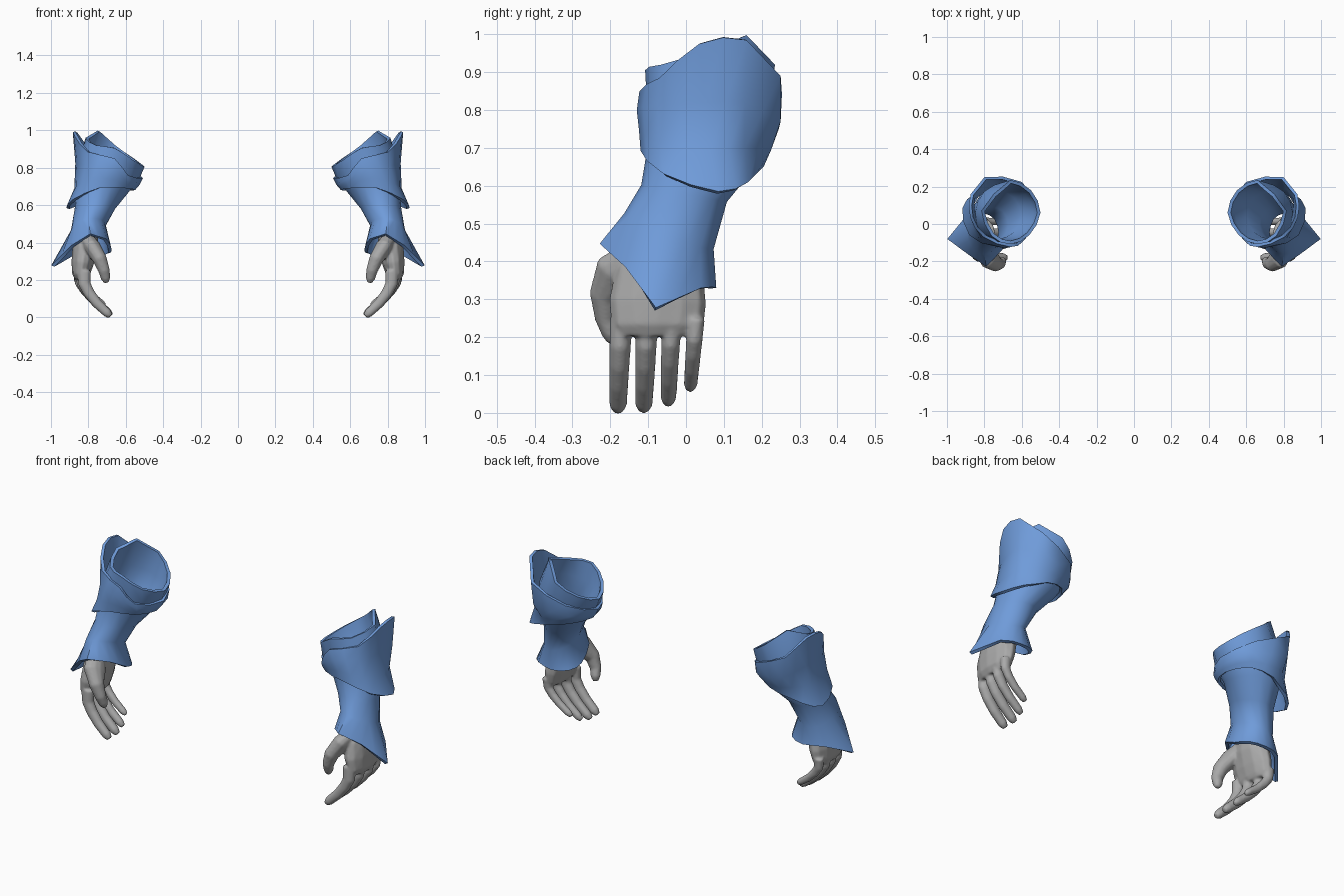
import bpy, bmesh, math
from mathutils import Vector

if "Cube" in bpy.data.objects:
    bpy.data.objects.remove(bpy.data.objects["Cube"])


def material(name, rgb):
    m = bpy.data.materials.new(name)
    m.diffuse_color = (*rgb, 1)
    m.use_nodes = True
    m.node_tree.nodes["Principled BSDF"].inputs["Base Color"].default_value = m.diffuse_color
    return m


BLUE = material("blue_cloth", (0.16, 0.33, 0.70))
GREY = material("grey_skin", (0.40, 0.40, 0.40))


def new_object(name, bm, mat):
    me = bpy.data.meshes.new(name)
    bm.to_mesh(me)
    bm.free()
    me.materials.append(mat)
    ob = bpy.data.objects.new(name, me)
    bpy.context.collection.objects.link(ob)
    bpy.ops.object.select_all(action='DESELECT')
    ob.select_set(True)
    bpy.context.view_layer.objects.active = ob
    return ob


def bridge(bm, rings):
    """Join closed vertex loops of equal size with quads."""
    for a, b in zip(rings, rings[1:]):
        n = len(a)
        for i in range(n):
            j = (i + 1) % n
            bm.faces.new((a[i], a[j], b[j], b[i]))


def ellipse(c, rx, ry, sx, sy):
    """Eight points of a slanted ellipse, starting at the outer side."""
    pts = []
    for k in range(8):
        a = k * math.pi / 4
        dx, dy = rx * math.cos(a), ry * math.sin(a)
        pts.append((c[0] + dx, c[1] + dy, c[2] + sx * dx + sy * dy))
    return pts


def refine(pts, straight=()):
    """Double a closed loop with rounded midpoints, flat after the listed points."""
    p = [Vector(q) for q in pts]
    n = len(p)
    out = []
    for i in range(n):
        a, b, c, d = p[i - 1], p[i], p[(i + 1) % n], p[(i + 2) % n]
        w = 0.5 if i in straight else 0.5625
        out += [b, (b + c) * w - (a + d) * (w - 0.5)]
    return out


def cloth(name, loops, thickness):
    """Thick open shell through refined loops from bottom to top, on both arms."""
    bm = bmesh.new()
    bridge(bm, [[bm.verts.new(v) for v in l] for l in loops])
    ob = new_object(name, bm, BLUE)
    s = ob.modifiers.new("thickness", 'SOLIDIFY')
    s.thickness, s.offset = thickness, -1
    m = ob.modifiers.new("other_arm", 'MIRROR')
    m.use_mirror_merge = False
    for mod in ("thickness", "other_arm"):
        bpy.ops.object.modifier_apply(modifier=mod)
    bpy.ops.object.shade_smooth_by_angle(angle=math.radians(55))
    return ob


def tube(bm, path, sides=12):
    """Closed tube; path rows are x, y, z, half width, half depth."""
    pts = [Vector(r[:3]) for r in path]
    rings = []
    for i, r in enumerate(path):
        t = (pts[min(i + 1, len(pts) - 1)] - pts[max(i - 1, 0)]).normalized()
        side = Vector((0, 1, 0))
        side = (side - t * side.dot(t)).normalized()
        deep = t.cross(side)
        rings.append([bm.verts.new(pts[i] + side * r[3] * math.cos(a) + deep * r[4] * math.sin(a))
                      for a in (2 * math.pi * k / sides for k in range(sides))])
    bridge(bm, rings)
    bm.faces.new(rings[0][::-1])
    bm.faces.new(rings[-1])


# Sleeve: pointed flaring hem, narrow wrist, wide slanted opening
hem = [(.998, -.08, .278), (.90, .04, .33), (.79, .08, .33), (.70, .05, .34),
       (.675, -.03, .36), (.705, -.14, .42), (.79, -.228, .447), (.89, -.16, .385)]
rim = [(.815, .07, .96), (.75, .16, .998), (.66, .235, .92), (.55, .18, .845),
       (.50, .06, .805), (.56, -.06, .84), (.66, -.108, .905), (.76, -.065, .92)]
cloth("sleeve", [
    refine(hem, (0, 5, 6, 7)),
    refine(ellipse((.80, -.045, .48), .093, .118, -.15, -.40)),
    refine(ellipse((.765, -.005, .58), .108, .113, 0, -.20)),
    refine(ellipse((.728, .047, .69), .138, .146, .20, -.20)),
    refine(ellipse((.685, .06, .80), .163, .162, .30, 0)),
    refine(rim, (0, 1))], 0.018)

# Forearm guard: outer layer, tall outside with a waist, low band on the inside
guard_hem = [(.918, .085, .585), (.848, .165, .61), (.73, .205, .65), (.61, .172, .675),
             (.55, .05, .68), (.60, -.07, .69), (.74, -.120, .692), (.88, -.06, .632)]
guard_waist = [(.875, .065, .69), (.845, .155, .70), (.75, .225, .695), (.60, .19, .70),
               (.538, .055, .695), (.585, -.075, .712), (.72, -.124, .745), (.838, -.07, .715)]
guard_mid = [(.862, .05, .82), (.862, .155, .82), (.785, .250, .77), (.588, .21, .735),
             (.525, .06, .71), (.580, -.080, .735), (.69, -.130, .80), (.815, -.075, .81)]
guard_top = [(.876, .035, .975), (.873, .16, .985), (.80, .25, .89), (.60, .225, .80),
             (.508, .06, .745), (.588, -.085, .76), (.66, -.123, .85), (.805, -.07, .885)]
cloth("forearm_guard", [refine(l, (1,)) for l in
                        (guard_hem, guard_waist, guard_mid, guard_top)], 0.016)

# Hand: palm, thumb and four curled fingers fused into one skin
bm = bmesh.new()
tube(bm, [(.80, -.050, .48, .080, .060), (.81, -.058, .43, .088, .062),
          (.818, -.07, .37, .118, .068), (.831, -.075, .29, .130, .060),
          (.840, -.075, .23, .122, .048), (.838, -.075, .205, .105, .034)])
tube(bm, [(.81, -.12, .42, .05, .04), (.775, -.180, .37, .066, .045),
          (.738, -.214, .31, .042, .038), (.716, -.212, .25, .029, .031),
          (.708, -.198, .21, .025, .026), (.704, -.194, .185, .013, .014)])
for base_y, tip_y, lean, reach, tip_z, r in ((-.172, -.180, -.022, .682, .006, .027),
                                             (-.103, -.112, -.008, .678, .008, .027),
                                             (-.038, -.047, .006, .690, .024, .024),
                                             (.027, .011, .008, .712, .062, .021)):
    rows = []
    for t, x, w in ((0, .845, 1.1), (.3, .838, 1.05), (.5, .810, 1.0),
                    (.72, .765, .95), (.93, .708, .88), (1, .69, .55)):
        x += (reach - .69) * t + lean * (1 - t)
        rows.append((x, base_y + (tip_y - base_y) * t, .25 + (tip_z - .25) * t,
                     r * w, r * w * (1.25 - .25 * t)))
    tube(bm, rows)
bmesh.ops.recalc_face_normals(bm, faces=bm.faces)
hand = new_object("hands", bm, GREY)
fuse = hand.modifiers.new("fuse", 'REMESH')
fuse.mode, fuse.voxel_size, fuse.use_smooth_shade = 'VOXEL', 0.006, True
soft = hand.modifiers.new("soften", 'SMOOTH')
soft.factor, soft.iterations = 0.5, 6
pair = hand.modifiers.new("other_hand", 'MIRROR')
pair.use_mirror_merge = False
for mod in ("fuse", "soften", "other_hand"):
    bpy.ops.object.modifier_apply(modifier=mod)
bpy.ops.object.shade_smooth()
